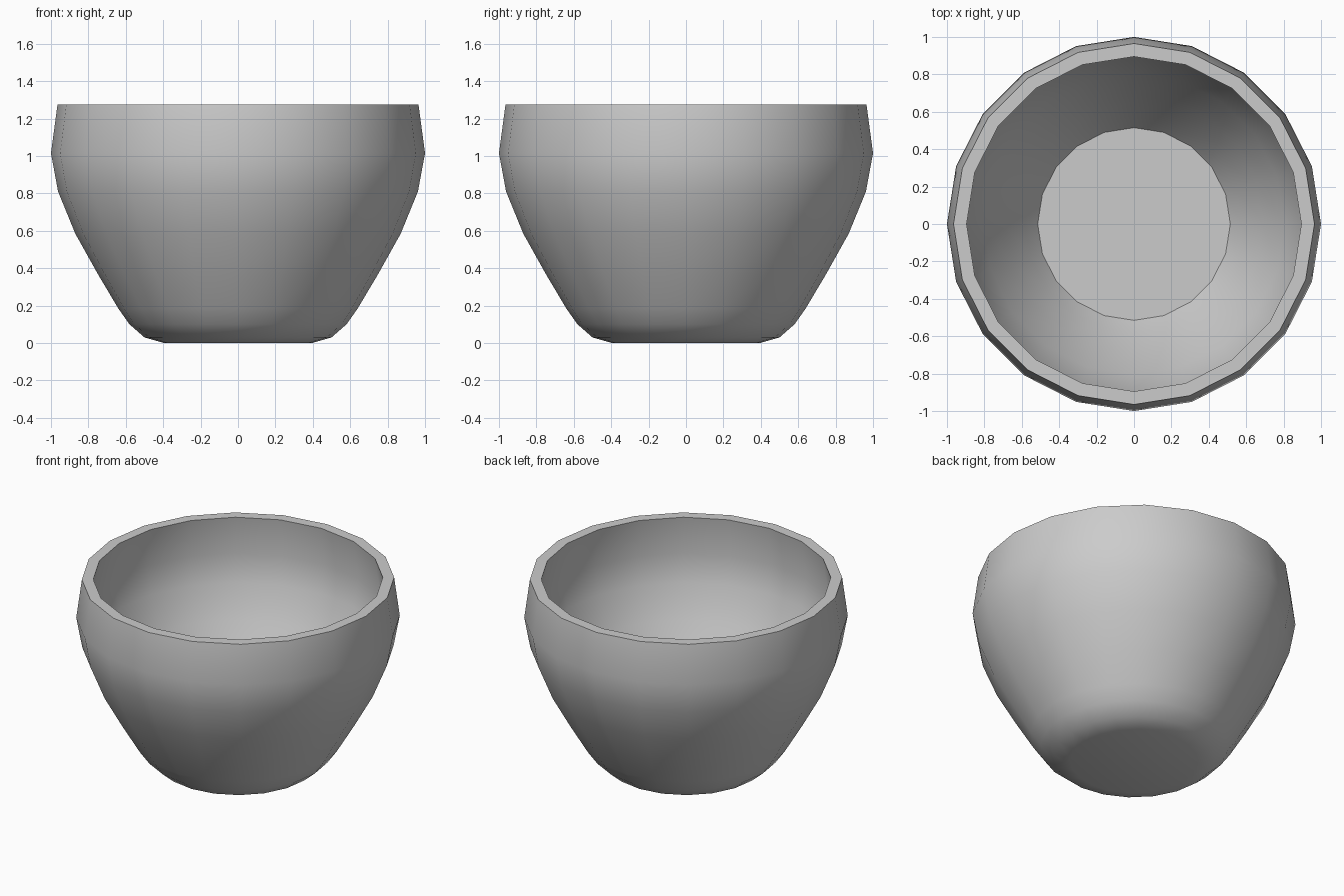
import bpy, bmesh
from math import cos, sin, pi, radians

if "Cube" in bpy.data.objects:
    bpy.data.objects.remove(bpy.data.objects["Cube"])

SIDES = 20

# Cross-section (radius, height): outer wall up, over the rim, inner wall down
profile = [
    (0.395, 0.0), (0.50, 0.03), (0.58, 0.10), (0.64, 0.185), (0.75, 0.37),
    (0.87, 0.585), (0.962, 0.81), (1.0, 1.015), (0.965, 1.275),
    (0.895, 1.275), (0.93, 1.015), (0.895, 0.83), (0.805, 0.615),
    (0.69, 0.405), (0.58, 0.22), (0.515, 0.13),
]

bm = bmesh.new()
rings = [[bm.verts.new((r * cos(2 * pi * i / SIDES), r * sin(2 * pi * i / SIDES), z))
          for i in range(SIDES)] for r, z in profile]

# Walls
for low, high in zip(rings, rings[1:]):
    for i in range(SIDES):
        j = (i + 1) % SIDES
        bm.faces.new((low[i], low[j], high[j], high[i]))

# Underside and inner floor
bm.faces.new(rings[0][::-1])
bm.faces.new(rings[-1])
bmesh.ops.recalc_face_normals(bm, faces=bm.faces)

mesh = bpy.data.meshes.new("bowl")
bm.to_mesh(mesh)
bm.free()
bowl = bpy.data.objects.new("bowl", mesh)
bpy.context.collection.objects.link(bowl)

# Smooth walls, crisp rim and floor edge
bpy.context.view_layer.objects.active = bowl
bowl.select_set(True)
bpy.ops.object.shade_smooth_by_angle(angle=radians(40))
